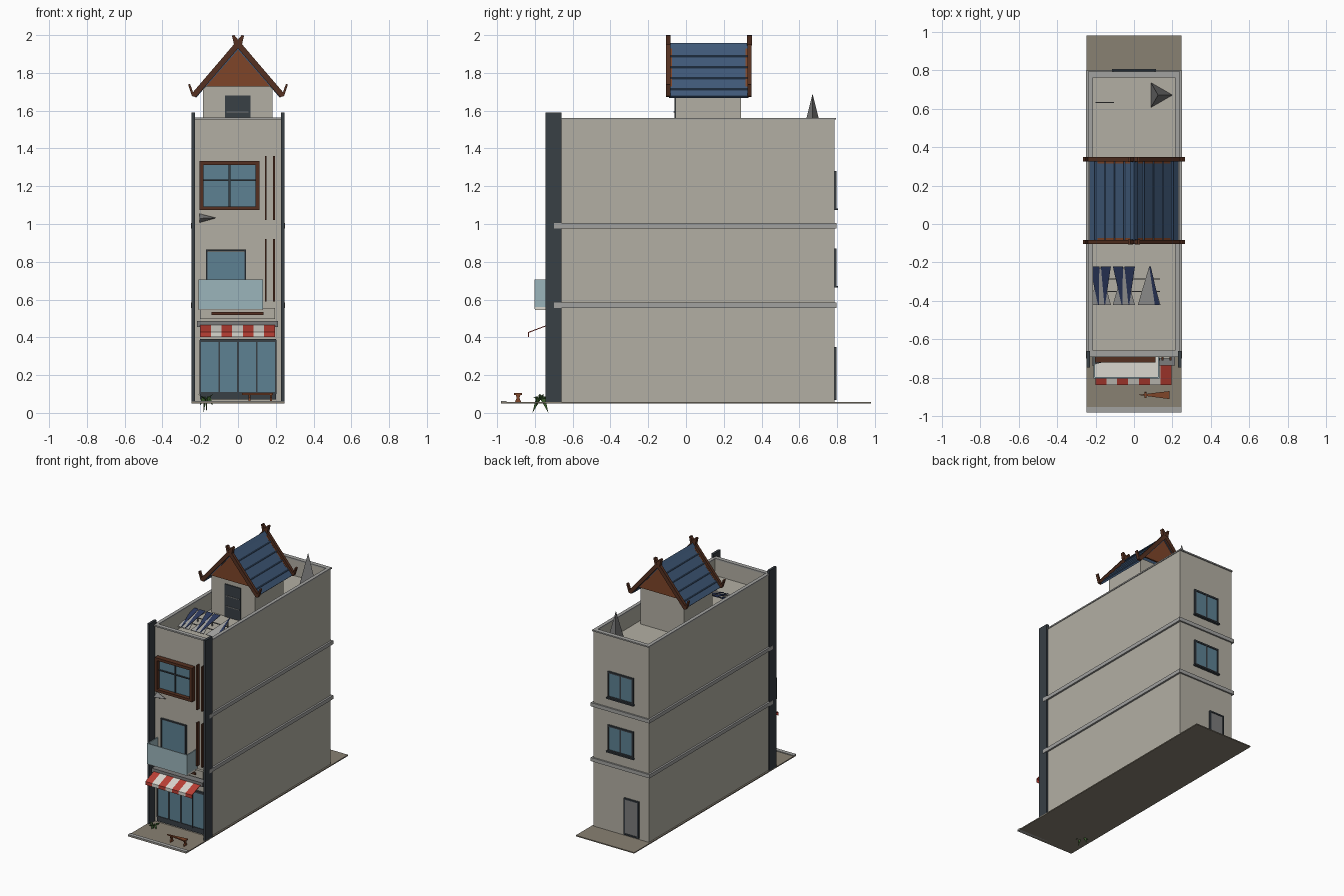
import bpy, math
from mathutils import Vector

if "Cube" in bpy.data.objects:
    bpy.data.objects.remove(bpy.data.objects["Cube"])

COL = dict(wall=(.45, .43, .37), trim=(.36, .36, .35), dark=(.04, .05, .06), glass=(.11, .22, .29),
           rail=(.33, .46, .5), brown=(.09, .03, .015), gable=(.21, .06, .022), blue=(.05, .1, .19),
           navy=(.025, .04, .11), red=(.5, .05, .035), white=(.7, .68, .62), pave=(.25, .22, .17),
           grey=(.2, .2, .2), green=(.05, .13, .03), deck=(.4, .38, .33))
MATS = {}


def mat(name):
    if name not in MATS:
        MATS[name] = bpy.data.materials.new(name)
        MATS[name].diffuse_color = (*COL[name], 1)
    return MATS[name]


def mesh(name, verts, faces, col):
    me = bpy.data.meshes.new(name)
    me.from_pydata([tuple(v) for v in verts], [], faces)
    me.materials.append(mat(col))
    ob = bpy.data.objects.new(name, me)
    bpy.context.collection.objects.link(ob)
    return ob


def prism(name, pts, offset, col):
    """Extrude a planar polygon by an offset vector."""
    n = len(pts)
    a = [Vector(p) for p in pts]
    off = Vector(offset)
    faces = [tuple(range(n))[::-1], tuple(range(n, 2 * n))]
    faces += [(i, (i + 1) % n, (i + 1) % n + n, i + n) for i in range(n)]
    return mesh(name, a + [p + off for p in a], faces, col)


def box(name, x0, x1, y0, y1, z0, z1, col):
    return prism(name, [(x0, y0, z0), (x1, y0, z0), (x1, y1, z0), (x0, y1, z0)], (0, 0, z1 - z0), col)


def frame(name, x0, x1, y0, y1, z0, z1, t, col):
    """Rectangular frame in the xz plane."""
    box(name + "_left", x0, x0 + t, y0, y1, z0, z1, col)
    box(name + "_right", x1 - t, x1, y0, y1, z0, z1, col)
    box(name + "_bottom", x0 + t, x1 - t, y0, y1, z0, z0 + t, col)
    box(name + "_top", x0 + t, x1 - t, y0, y1, z1 - t, z1, col)


W, YF, YB, Z0, DECK, TOP = .235, -.68, .785, .058, 1.43, 1.56

# Pavement and kerb
box("pavement", -.247, .247, -.98, .98, .05, Z0, "pave")
box("kerb", -.247, .247, -.98, -.95, .05, .064, "trim")

# Main block, parapet and coping
box("building", -W, W, YF, YB, Z0, DECK, "wall")
box("parapet_front", -W, W, YF, YF + .02, DECK, TOP, "wall")
box("parapet_back", -W, W, YB - .02, YB, DECK, TOP, "wall")
for s in (-1, 1):
    a, b = sorted((s * W, s * (W - .02)))
    box("parapet_side", a, b, YF + .02, YB - .02, DECK, TOP, "wall")
    a, b = sorted((s * .24, s * (W - .022)))
    box("coping_side", a, b, YF, YB, TOP - .008, TOP + .002, "trim")
box("coping_front", -.23, .23, -.69, -.658, TOP - .008, TOP + .003, "trim")
box("coping_back", -.24, .24, YB - .025, YB + .008, TOP - .008, TOP + .002, "trim")

# Floor bands around sides and back
for z in (.57, .99):
    for s in (-1, 1):
        a, b = sorted((s * .23, s * .249))
        box("floor_band_side", a, b, -.70, .797, z - .014, z + .014, "trim")
    box("floor_band_back", -.23, .23, YB - .005, .797, z - .014, z + .014, "trim")

# Front pilasters
for s in (-1, 1):
    a, b = sorted((s * .228, s * .247))
    box("pilaster", a, b, -.745, -.66, Z0, 1.59, "dark")

# Shop front
box("shop_glass", -.2, .2, -.69, YF, .1, .385, "glass")
box("shop_base", -.2, .2, -.695, YF, .072, .11, "dark")
for i in range(5):
    x = -.2 + .1 * i
    box("shop_mullion", x - .004, x + .004, -.696, YF, .1, .385, "dark")
box("shop_head", -.2, .2, -.696, YF, .375, .39, "dark")
box("shop_fascia", -.217, .213, -.735, YF, .455, .487, "grey")
box("sign_panel", -.2, .195, -.70, YF, .497, .555, "wall")
box("sign_bar", -.14, .135, -.71, -.70, .518, .533, "brown")

# Striped awning
n, x0, x1 = 7, -.2, .195
w = (x1 - x0) / n
for i in range(n):
    a = x0 + i * w
    prof = [(a, -.69, .478), (a, -.832, .424), (a, -.832, .402), (a, -.836, .402), (a, -.836, .428), (a, -.69, .483)]
    prism("awning_stripe", prof, (w, 0, 0), "white" if i % 2 else "red")

# Balcony with glass rail and door
box("balcony_slab", -.21, .132, -.80, YF, .545, .56, "white")
box("balcony_glass_front", -.21, .132, -.803, -.795, .55, .705, "rail")
for x in (-.21, .124):
    box("balcony_glass_side", x, x + .008, -.795, YF, .55, .705, "rail")
box("balcony_door", -.165, .037, -.69, YF, .56, .855, "glass")
frame("balcony_door_frame", -.17, .042, -.694, YF, .56, .865, .008, "dark")

# Upper front window
box("front_window_glass", -.19, .1, -.69, YF, 1.09, 1.32, "glass")
frame("front_window_frame", -.203, .113, -.72, YF, 1.073, 1.333, .02, "brown")
box("front_window_post", -.049, -.041, -.698, YF, 1.09, 1.32, "dark")
box("front_window_bar", -.19, .1, -.698, YF, 1.228, 1.236, "dark")

# Vertical fins
for z0, z1 in ((.59, .92), (1.02, 1.36)):
    for x in (.147, .19):
        box("facade_fin", x - .005, x + .005, -.71, YF, z0, z1, "brown")

# Pointed wall unit
mesh("wall_unit", [(-.205, -.685, 1.055), (-.205, -.73, 1.03), (-.205, -.685, 1.007), (-.115, -.705, 1.032)],
     [(0, 2, 1), (0, 1, 3), (1, 2, 3), (2, 0, 3)], "grey")

# Back windows and door
for z in (1.085, .675):
    box("back_glass", -.1, .1, YB, .792, z, z + .19, "glass")
    frame("back_window_frame", -.108, .108, YB, .798, z - .004, z + .196, .012, "dark")
    box("back_window_post", -.006, .006, YB, .797, z, z + .19, "dark")
    box("back_window_sill", -.115, .115, YB, .805, z - .012, z - .002, "dark")
box("back_door", -.148, -.037, YB, .793, .072, .34, "grey")
frame("back_door_frame", -.155, -.03, YB, .798, .068, .348, .01, "dark")

# Rooftop cabin
prism("cabin", [(-.185, -.055, DECK), (.182, -.055, DECK), (.182, -.055, 1.728), (-.185, -.055, 1.728)],
      (0, .345, 0), "wall")
box("cabin_door", -.07, .065, -.062, -.055, DECK, 1.68, "dark")
for z in (1.51, 1.59):
    box("cabin_door_panel_bar", -.06, .055, -.065, -.062, z, z + .006, "grey")
for y in (-.085, .315):
    prism("gable", [(-.19, y, 1.728), (.19, y, 1.728), (0, y, 1.945)], (0, .012, 0), "gable")

# Cabin roof slopes with tile ribs, crossed barge boards with hooked ends
ridge, eave = Vector((0, 0, 1.945)), Vector((.232, 0, 1.678))
for s in (-1, 1):
    flip = lambda x, y, z: (s * x, y, z)
    prism("roof_slope", [flip(0, -.09, 1.945), flip(.232, -.09, 1.678), flip(.222, -.09, 1.668),
                         flip(0, -.09, 1.922)], (0, .42, 0), "blue")
    for i in range(1, 5):
        p = ridge.lerp(eave, i / 4.6)
        prism("tile_rib", [flip(p.x - .004, -.09, p.z + .004), flip(p.x + .003, -.09, p.z + .003),
                           flip(p.x + .002, -.09, p.z - .004)], (0, .42, 0), "blue")
    for y in (-.105, .325):
        path = [(-.026, 1.985), (-.016, 1.995), (.238, 1.698), (.254, 1.742), (.264, 1.738), (.244, 1.677),
                (.222, 1.672), (-.012, 1.944)]
        prism("barge_board", [flip(x, y, z) for x, z in path], (0, .022, 0), "brown")
        prism("roof_finial", [flip(.004, y - .002, 1.955), flip(.02, y - .002, 1.945), flip(.032, y - .002, 1.998),
                              flip(.018, y - .002, 2.0)], (0, .026, 0), "brown")
prism("ridge_cap", [(-.022, -.085, 1.93), (.022, -.085, 1.93), (0, -.085, 1.957)], (0, .41, 0), "blue")

# Tilted roof panels reduced to triangles
def panel_point(x, y, lift=0):
    return (x, y, 1.51 + (y + .22) * .3 + lift)

for k, (a, b) in enumerate(((-.23, -.12), (-.11, .005), (.02, .138))):
    m = (a + b) / 2
    prism("panel_back", [panel_point(a, -.42), panel_point(b, -.42), panel_point(m, -.22)], (0, 0, .004), "trim")
    blades = [(m, m + .008, b - .005, b - .03)] if k == 2 else [(a, m - .005, m - .008, m - .012),
                                                               (m + .003, b, b - .03, b - .034)]
    for p, q, r, t in blades:
        prism("panel_blade", [panel_point(t, -.42, .006), panel_point(r, -.42, .006), panel_point(q, -.22, .006),
                              panel_point(p, -.22, .006)], (0, 0, .003), "navy")
    box("panel_leg", m - .004, m + .004, -.24, -.232, DECK, 1.505, "grey")
for y in (-.285, -.35):
    z = panel_point(0, y)[2]
    box("panel_support", -.22, .135, y - .003, y + .003, z - .008, z - .002, "grey")

# Rooftop three-sided cone and small pipe
bpy.ops.mesh.primitive_cone_add(vertices=3, radius1=.075, radius2=0, depth=.26,
                                location=(.125, .67, 1.56), rotation=(0, 0, math.radians(-90)))
cone = bpy.context.object
cone.name = "rooftop_cone"
cone.data.materials.append(mat("grey"))
box("roof_pipe", -.2, -.105, .628, .633, 1.47, 1.476, "grey")
box("roof_pipe_post", -.15, -.144, .628, .634, DECK, 1.5, "grey")

# Tapered bench
prism("bench_seat", [(.02, -.888, .096), (.185, -.91, .096), (.185, -.868, .096)], (0, 0, .009), "gable")
for x in (.055, .17):
    prism("bench_leg", [(x, -.905, Z0), (x, -.873, Z0), (x, -.882, .08), (x, -.875, .098), (x, -.903, .098),
                        (x, -.896, .08)], (.01, 0, 0), "gable")

# Potted plant leaves
c = Vector((-.17, -.77, .07))
for i in range(9):
    t = i * 2.4
    d = Vector((math.cos(t), math.sin(t), 0))
    side = Vector((-d.y, d.x, 0)) * .008
    tip = c + d * .043 + Vector((0, 0, (.03, -.03, -.07, .01)[i % 4]))
    mid = c + d * .022 + Vector((0, 0, .018))
    mesh("plant_leaf", [c, mid - side, tip, mid + side], [(0, 1, 2), (0, 2, 3)], "green")

for m in bpy.data.materials:
    if m.users and not m.is_grease_pencil:
        m.use_nodes = True
        m.node_tree.nodes["Principled BSDF"].inputs["Base Color"].default_value = m.diffuse_color
